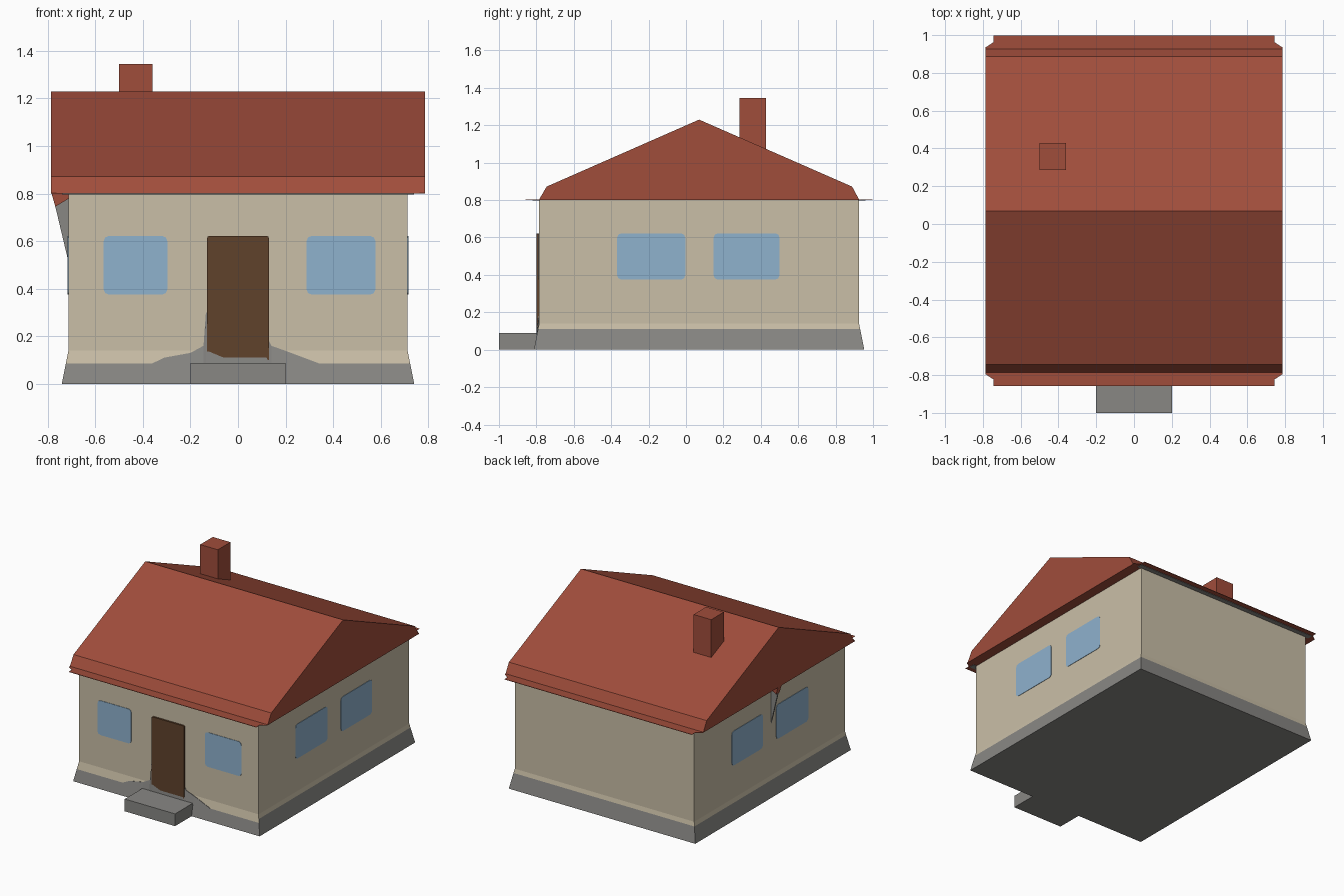
import bpy, bmesh

if "Cube" in bpy.data.objects:
    bpy.data.objects.remove(bpy.data.objects["Cube"])

def colour(name, r, g, b):
    lin = [((c / 255 + 0.055) / 1.055) ** 2.4 for c in (r, g, b)]
    m = bpy.data.materials.new(name)
    m.diffuse_color = (*lin, 1)
    m.use_nodes = True
    m.node_tree.nodes["Principled BSDF"].inputs["Base Color"].default_value = m.diffuse_color
    return m

PLASTER = colour("plaster", 202, 191, 167)
STONE = colour("stone", 136, 135, 132)
TILE = colour("roof_tile", 160, 77, 59)
GLASS = colour("window_glass", 143, 178, 206)
WOOD = colour("door_wood", 96, 66, 43)

def make(name, verts, faces, *mats):
    me = bpy.data.meshes.new(name)
    me.from_pydata(verts, [], faces)
    bm = bmesh.new()
    bm.from_mesh(me)
    bmesh.ops.recalc_face_normals(bm, faces=bm.faces)
    bm.to_mesh(me)
    bm.free()
    for m in mats:
        me.materials.append(m)
    ob = bpy.data.objects.new(name, me)
    bpy.context.collection.objects.link(ob)
    return ob

def prism(name, outline, place, a, b, mat):
    """Extrude a 2D outline from depth a to b; place maps (u, v, depth) to 3D."""
    n = len(outline)
    verts = [place(u, v, d) for d in (a, b) for u, v in outline]
    faces = [list(range(n)), list(range(n, 2 * n))]
    faces += [[i, (i + 1) % n, n + (i + 1) % n, n + i] for i in range(n)]
    return make(name, verts, faces, mat)

along_x = lambda u, v, d: (d, u, v)
along_y = lambda u, v, d: (u, d, v)
along_z = lambda u, v, d: (u, v, d)

def rect(u0, u1, v0, v1, c=0.0):
    """Rectangle, with clipped corners when c > 0."""
    if c == 0:
        return [(u0, v0), (u1, v0), (u1, v1), (u0, v1)]
    k = c * 0.3
    return [(u0 + c, v0), (u1 - c, v0), (u1 - k, v0 + k), (u1, v0 + c),
            (u1, v1 - c), (u1 - k, v1 - k), (u1 - c, v1), (u0 + c, v1),
            (u0 + k, v1 - k), (u0, v1 - c), (u0, v0 + c), (u0 + k, v0 + k)]

CY, HX, HY, FLARE, KNEE, EAVE = 0.07, 0.713, 0.855, 0.028, 0.14, 0.80

def spread(z):
    return FLARE * max(0, 1 - z / KNEE)

# Walls with a flared stone footing
levels = [0, 0.085, 0.11, KNEE, EAVE]
verts, faces = [], []
for z in levels:
    x, y = HX + spread(z), HY + spread(z)
    verts += [(-x, CY - y, z), (x, CY - y, z), (x, CY + y, z), (-x, CY + y, z)]
for r in range(len(levels) - 1):
    for i in range(4):
        j = (i + 1) % 4
        faces.append([4 * r + i, 4 * r + j, 4 * r + 4 + j, 4 * r + 4 + i])
faces += [[0, 1, 2, 3], [16, 17, 18, 19]]
walls = make("walls", verts, faces, PLASTER, STONE)
for p in walls.data.polygons:
    top = max(walls.data.vertices[i].co.z for i in p.vertices)
    front = p.normal.y < -0.5
    p.material_index = int(top < 0.09 or (top < 0.12 and not front))

# Uneven stone render climbing around the door
ridge = [(-0.36, 0.086), (-0.31, 0.11), (-0.20, 0.13), (-0.145, 0.16), (-0.135, 0.30),
         (-0.12, 0.30), (0.12, 0.20), (0.14, 0.16), (0.21, 0.135), (0.29, 0.105), (0.34, 0.086)]
verts = [(x, CY - HY - spread(z) - 0.004, z) for x, t in ridge for z in (0.08, t)]
faces = [[2 * i, 2 * i + 2, 2 * i + 3, 2 * i + 1] for i in range(len(ridge) - 1)]
footing = make("door_footing", verts, faces, STONE)
thick = footing.modifiers.new("thickness", 'SOLIDIFY')
thick.thickness = 0.004
thick.offset = -1

# Door and step
yf = CY - HY
prism("door", rect(-0.13, 0.13, 0.085, 0.622, 0.01), along_y, yf - 0.013, yf + 0.005, WOOD)
prism("step", rect(-0.2, 0.2, 0, 0.088), along_y, -1.0, yf, STONE)

# Windows
for name, a, b in (("left", -0.565, -0.297), ("right", 0.288, 0.578)):
    prism("front_window_" + name, rect(a, b, 0.375, 0.622, 0.022), along_y, yf - 0.003, yf + 0.003, GLASS)
for s, side in ((-1, "left"), (1, "right")):
    for name, a, b in (("front", -0.368, -0.004), ("back", 0.148, 0.50)):
        prism(f"{side}_window_{name}", rect(a, b, 0.375, 0.622, 0.022), along_x,
              s * (HX - 0.003), s * (HX + 0.003), GLASS)

# Gabled roof with bevelled eaves
profile = [(-0.787, EAVE), (-0.745, 0.872), (CY, 1.23), (0.888, 0.872), (0.927, EAVE)]
prism("roof", profile, along_x, -0.786, 0.786, TILE)

# Thin eave boards with stone-coloured soffits
for s, name in ((-1, "front"), (1, "back")):
    e = lambda d: CY + s * d
    board = [(-0.786, e(0.85)), (-0.786, e(0.865)), (-0.745, e(0.892)), (-0.745, e(0.927)),
             (0.745, e(0.927)), (0.745, e(0.892)), (0.786, e(0.865)), (0.786, e(0.85))]
    prism(name + "_eave_board", board, along_z, EAVE, EAVE + 0.003, TILE)
    prism(name + "_soffit", rect(-0.74, 0.74, e(0.85), e(0.89)), along_z, EAVE - 0.003, EAVE, STONE)

# Small bracket under the left eave
prism("eave_bracket", [(-0.71, 0.50), (-0.768, 0.745), (-0.71, 0.78)], along_y, 0.045, 0.055, STONE)
prism("eave_bracket_cap", [(-0.768, 0.745), (-0.784, EAVE), (-0.71, EAVE), (-0.71, 0.78)],
      along_y, 0.035, 0.075, TILE)

# Chimney
prism("chimney", rect(-0.5, -0.36, 0.285, 0.428), along_z, 1.0, 1.345, TILE)
